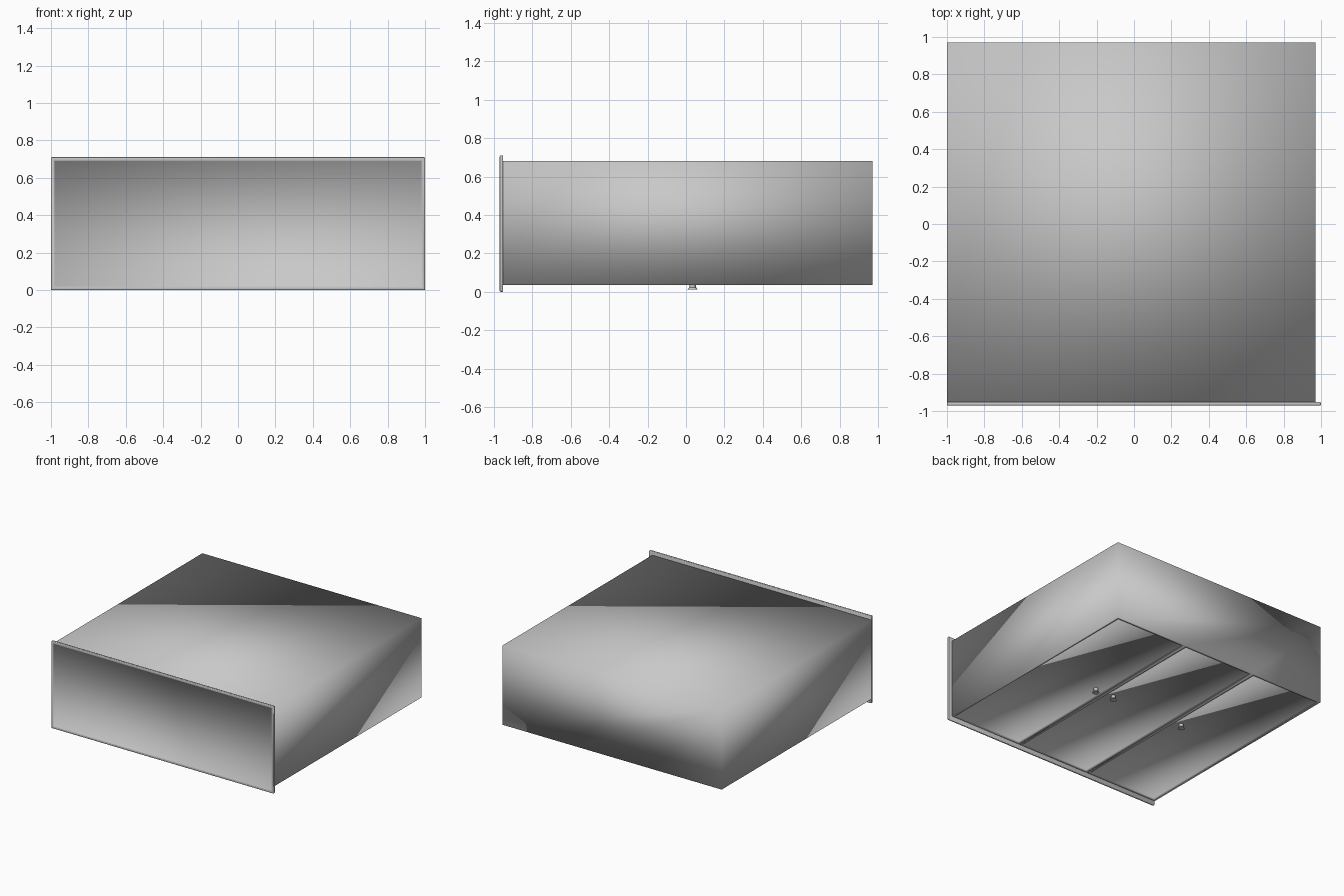
import bpy, bmesh
from mathutils import Matrix, Vector

cube = bpy.data.objects.get("Cube")
if cube:
    bpy.data.objects.remove(cube, do_unlink=True)

# Single painted grey for the whole cabinet
grey = bpy.data.materials.new("light_grey")
grey.use_nodes = True
tone = (0.58, 0.58, 0.58, 1)
grey.diffuse_color = tone
grey.node_tree.nodes["Principled BSDF"].inputs["Base Color"].default_value = tone


def box(lo, hi):
    bm = bmesh.new()
    lo, hi = Vector(lo), Vector(hi)
    place = Matrix.Translation((lo + hi) / 2) @ Matrix.Diagonal((hi - lo).to_4d())
    bmesh.ops.create_cube(bm, size=1, matrix=place)
    return bm


def finish(bm, name):
    bm.normal_update()
    for f in bm.faces:
        f.smooth = True
    mesh = bpy.data.meshes.new(name)
    bm.to_mesh(mesh)
    bm.free()
    mesh.materials.append(grey)
    obj = bpy.data.objects.new(name, mesh)
    bpy.context.collection.objects.link(obj)
    return obj


def faces_toward(bm, direction):
    bm.normal_update()
    return [f for f in bm.faces if f.normal.dot(Vector(direction)) > 0.9]


# Carcass: softly shaded box, underside split into three recessed doors
DOWN, FRONT = (0, 0, -1), (0, -1, 0)
BASE = 0.035
carcass = box((-1, -0.957, BASE), (0.97, 0.97, 0.68))
for x in (-0.343, 0.313):
    bottom = faces_toward(carcass, DOWN)
    parts = {g for f in bottom for g in (f, *f.edges, *f.verts)}
    bmesh.ops.bisect_plane(carcass, geom=list(parts), plane_co=(x, 0, 0),
                           plane_no=(1, 0, 0))
doors = faces_toward(carcass, DOWN)
bmesh.ops.inset_individual(carcass, faces=doors, thickness=0.027)
bmesh.ops.inset_individual(carcass, faces=doors, thickness=0.001, depth=-0.012)
finish(carcass, "carcass")

# Front board: overhanging slab with a raised rim and rounded outer edge
board = box((-1, -0.97, 0), (1, -0.952, 0.71))
bmesh.ops.bevel(board, geom=board.edges[:], offset=0.005, segments=2,
                affect='EDGES', profile=0.5)
face = max(faces_toward(board, FRONT), key=lambda f: f.calc_area())
bmesh.ops.inset_individual(board, faces=[face], thickness=0.019)
bmesh.ops.inset_individual(board, faces=[face], thickness=0.002, depth=-0.004)
finish(board, "front_board")

# Door knobs: short stem with a flared disc
for i, x in enumerate((0.40, 0.23, -0.43)):
    knob = bmesh.new()
    for r_low, r_high, z_low, z_high in ((0.016, 0.016, 0.018, 0.05),
                                         (0.027, 0.018, 0.012, 0.022)):
        bmesh.ops.create_cone(knob, cap_ends=True, segments=16, radius1=r_low,
                              radius2=r_high, depth=z_high - z_low,
                              matrix=Matrix.Translation((x, 0.035, (z_low + z_high) / 2)))
    obj = finish(knob, f"door_knob_{i + 1}")
    bpy.ops.object.select_all(action='DESELECT')
    obj.select_set(True)
    bpy.context.view_layer.objects.active = obj
    bpy.ops.object.shade_smooth_by_angle()
